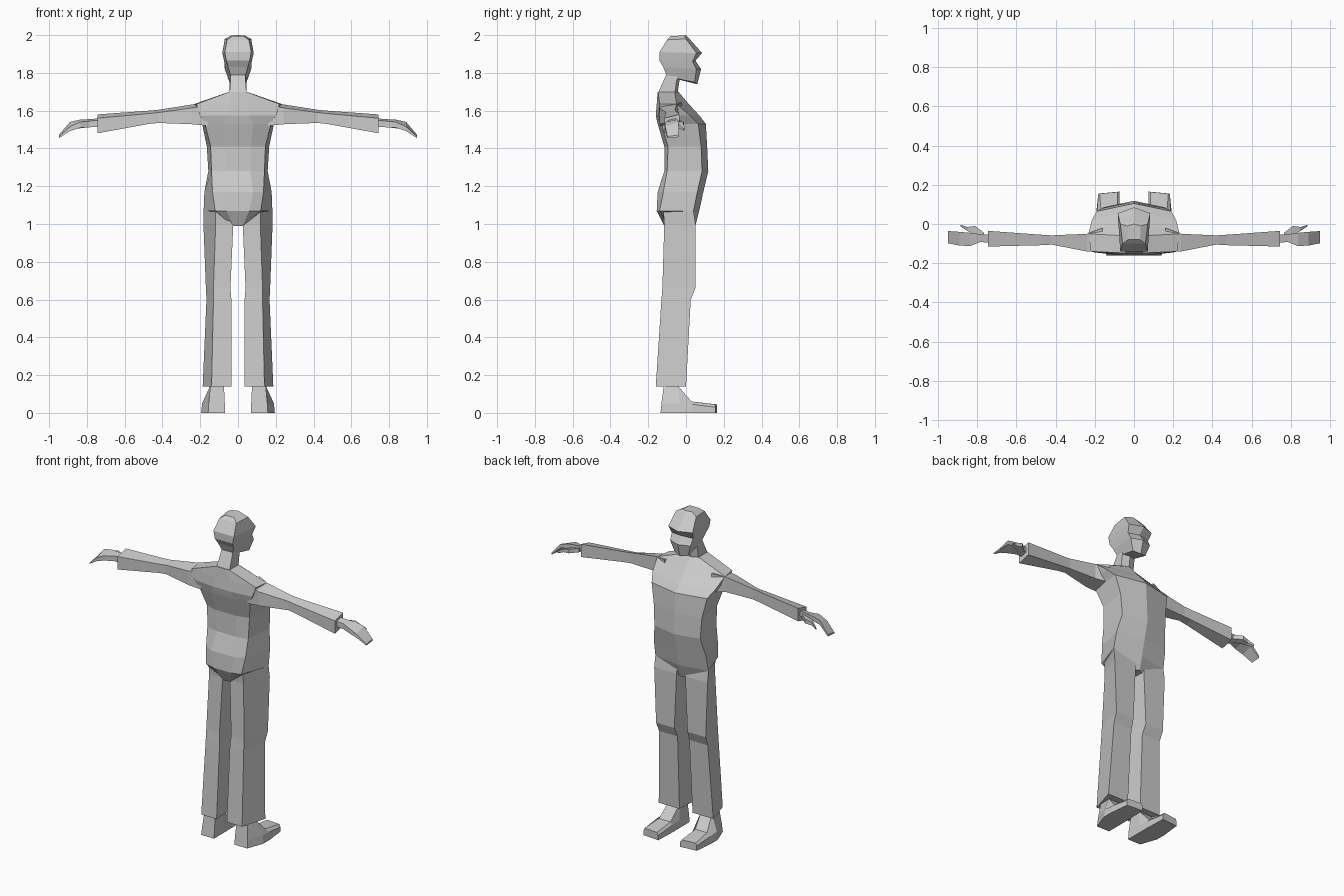
import bpy, bmesh

grey = bpy.data.materials.new("plain_grey")
grey.diffuse_color = (0.6, 0.6, 0.6, 1)


def loft(name, rings, mirror=False):
    """Skin a list of equal-length rings, cap both ends, optionally mirror in x."""
    bm = bmesh.new()
    loops = [[bm.verts.new(p) for p in ring] for ring in rings]
    n = len(rings[0])
    for a, b in zip(loops, loops[1:]):
        for i in range(n):
            j = (i + 1) % n
            bm.faces.new((a[i], a[j], b[j], b[i]))
    bm.faces.new(loops[0])
    bm.faces.new(loops[-1])
    bmesh.ops.recalc_face_normals(bm, faces=bm.faces)
    mesh = bpy.data.meshes.new(name)
    bm.to_mesh(mesh)
    bm.free()
    mesh.materials.append(grey)
    ob = bpy.data.objects.new(name, mesh)
    bpy.context.collection.objects.link(ob)
    if mirror:
        ob.modifiers.new("mirror", "MIRROR").use_mirror_merge = False
    return ob


def symmetric(half, front):
    """Half ring of points from back to side, plus a point on the centre line."""
    return half + [front] + [(-x, y, z) for x, y, z in reversed(half)]


def upright(z, x0, x1, x2, x3, yb, yf):
    """Four-sided horizontal section: inner/outer back, outer/inner front."""
    return [(x0, yb, z), (x1, yb, z), (x2, yf, z), (x3, yf, z)]


def sideways(x, yb, yf, zb0, zb1, zf1, zf0):
    """Four-sided section across x: back low/high, front high/low."""
    return [(x, yb, zb0), (x, yb, zb1), (x, yf, zf1), (x, yf, zf0)]


# torso: z, back strip, back corner, side corner, centre front
torso = [
    (0.99, 0.025, -0.115, 0.03, -0.10, 0.035, 0.03, 0.05),
    (1.07, 0.06, -0.155, 0.12, -0.14, 0.182, 0.04, 0.07),
    (1.17, 0.08, -0.15, 0.135, -0.12, 0.178, 0.06, 0.092),
    (1.28, 0.065, -0.115, 0.14, -0.10, 0.157, 0.085, 0.118),
    (1.41, 0.07, -0.115, 0.145, -0.095, 0.165, 0.08, 0.112),
    (1.53, 0.08, -0.15, 0.175, -0.13, 0.19, 0.065, 0.105),
    (1.575, 0.06, -0.16, 0.20, -0.145, 0.215, 0.02, 0.07),
    (1.635, 0.05, -0.155, 0.22, -0.14, 0.232, -0.05, 0.015),
    (1.70, 0.03, -0.15, 0.045, -0.148, 0.047, -0.06, -0.04),
]
loft("torso", [symmetric([(a, b, z), (c, d, z), (e, f, z)], (0, g, z))
               for z, a, b, c, d, e, f, g in torso])

# neck
loft("neck", [
    symmetric([(0.045, -0.15, 1.69), (0.045, -0.06, 1.69)], (0, -0.045, 1.69)),
    symmetric([(0.038, -0.105, 1.79), (0.044, -0.045, 1.79)], (0, -0.03, 1.79)),
])

# head, from jaw to crown: back corner, side corner, centre front (y, z)
head = [
    ((0.037, -0.10, 1.78), (0.045, 0.045, 1.75), (0.06, 1.74)),
    ((0.052, -0.12, 1.83), (0.070, 0.055, 1.82), (0.08, 1.82)),
    ((0.062, -0.14, 1.865), (0.073, 0.035, 1.86), (0.05, 1.865)),
    ((0.070, -0.14, 1.91), (0.083, 0.055, 1.905), (0.085, 1.905)),
    ((0.058, -0.10, 1.975), (0.070, 0.0, 1.98), (0.01, 1.99)),
    ((0.030, -0.08, 1.995), (0.035, -0.01, 1.998), (0.0, 2.0)),
]
loft("head", [symmetric([b, s], (0, *f)) for b, s, f in head])

# trouser legs
loft("leg", [
    upright(0.14, 0.035, 0.14, 0.187, 0.045, -0.16, 0.0),
    upright(0.60, 0.035, 0.13, 0.167, 0.04, -0.13, 0.025),
    upright(0.66, 0.04, 0.13, 0.170, 0.045, -0.125, 0.05),
    upright(1.00, 0.025, 0.118, 0.183, 0.03, -0.115, 0.05),
    upright(1.07, 0.025, 0.118, 0.182, 0.03, -0.12, 0.04),
], mirror=True)

# feet: ring runs heel to toe, one ring for each side slice
loft("foot", [
    [(0.07, -0.135, 0), (0.158, -0.135, 0), (0.155, -0.13, 0.05),
     (0.145, -0.115, 0.16), (0.075, -0.115, 0.16), (0.07, -0.13, 0.05)],
    [(0.07, -0.04, 0), (0.195, -0.03, 0), (0.19, -0.03, 0.05),
     (0.147, -0.045, 0.145), (0.075, -0.045, 0.145), (0.07, -0.035, 0.05)],
    [(0.07, 0.035, 0), (0.195, 0.035, 0), (0.19, 0.035, 0.045),
     (0.165, 0.03, 0.06), (0.085, 0.03, 0.06), (0.07, 0.035, 0.045)],
    [(0.075, 0.165, 0), (0.182, 0.155, 0), (0.182, 0.155, 0.03),
     (0.175, 0.155, 0.045), (0.085, 0.163, 0.045), (0.075, 0.165, 0.03)],
], mirror=True)

# sleeves
loft("arm", [
    sideways(0.16, -0.135, -0.02, 1.52, 1.63, 1.645, 1.53),
    sideways(0.24, -0.14, -0.05, 1.528, 1.615, 1.633, 1.54),
    sideways(0.42, -0.105, -0.058, 1.535, 1.59, 1.605, 1.54),
    sideways(0.47, -0.108, -0.055, 1.53, 1.585, 1.60, 1.535),
    sideways(0.745, -0.115, -0.035, 1.48, 1.56, 1.58, 1.50),
], mirror=True)

# hands
loft("hand", [
    sideways(0.73, -0.095, -0.055, 1.515, 1.55, 1.56, 1.525),
    sideways(0.785, -0.092, -0.052, 1.512, 1.545, 1.555, 1.525),
    sideways(0.835, -0.112, -0.045, 1.51, 1.54, 1.553, 1.525),
    sideways(0.89, -0.11, -0.04, 1.492, 1.515, 1.54, 1.515),
    sideways(0.948, -0.098, -0.036, 1.455, 1.463, 1.472, 1.46),
], mirror=True)

# thumbs
loft("thumb", [
    sideways(0.765, -0.08, -0.045, 1.515, 1.54, 1.545, 1.52),
    sideways(0.81, -0.055, -0.01, 1.51, 1.535, 1.54, 1.515),
    sideways(0.85, -0.035, -0.015, 1.505, 1.525, 1.53, 1.51),
    sideways(0.885, -0.012, -0.004, 1.495, 1.505, 1.51, 1.50),
], mirror=True)
